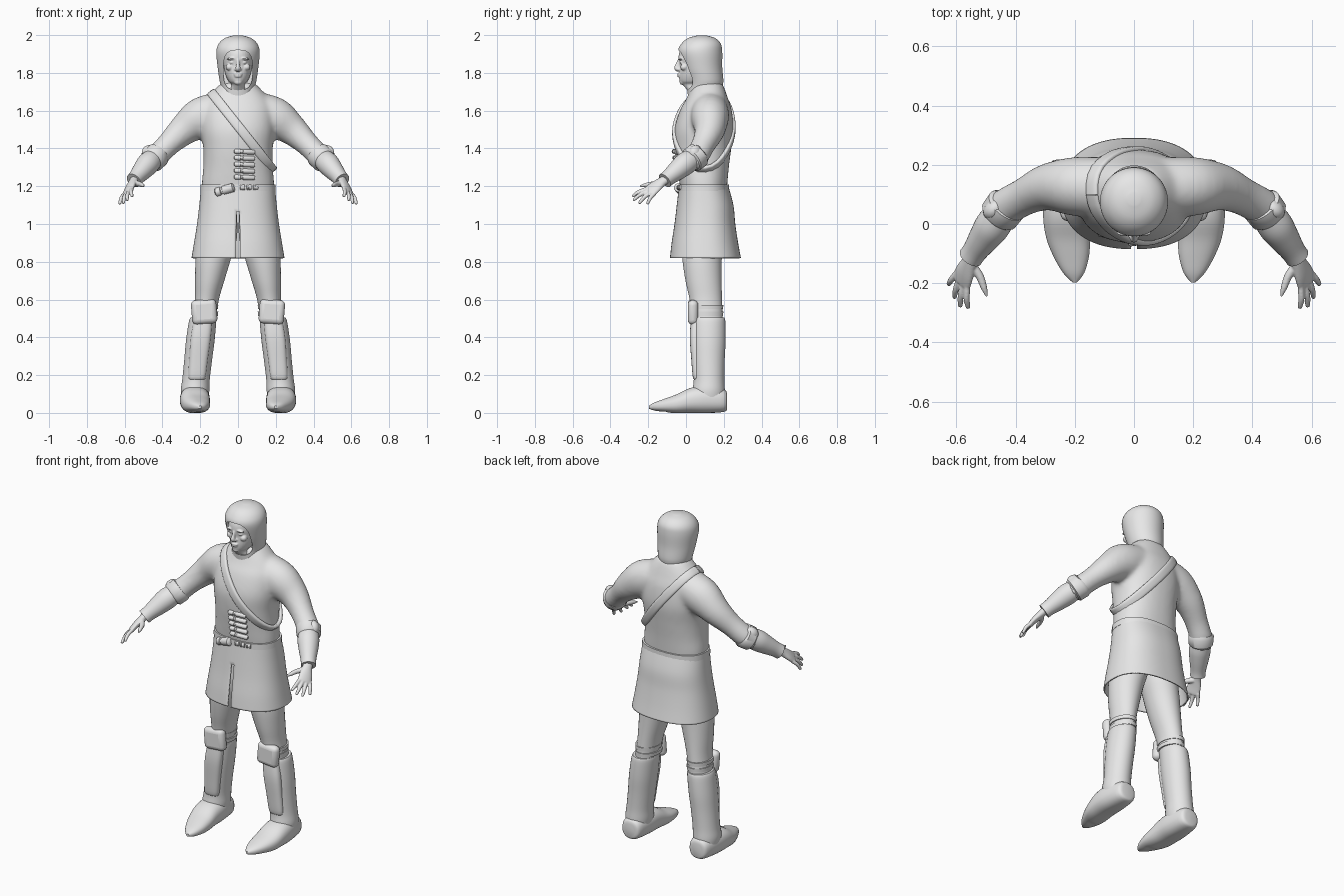
import bpy, bmesh, math
from mathutils import Vector
from mathutils.bvhtree import BVHTree

cube = bpy.data.objects.get("Cube")
if cube:
    bpy.data.objects.remove(cube, do_unlink=True)

grey = bpy.data.materials.new("light grey")
grey.use_nodes = True
grey.diffuse_color = (0.8, 0.8, 0.8, 1)
grey.node_tree.nodes["Principled BSDF"].inputs["Base Color"].default_value = (0.8, 0.8, 0.8, 1)
parts = []


def finish(ob, name, mirror=False):
    ob.name = name
    ob.data.materials.clear()
    ob.data.materials.append(grey)
    if mirror:
        ob.modifiers.new("Mirror", 'MIRROR')
    parts.append(ob)
    return ob


def spline(rows, steps):
    """Catmull-Rom interpolation of rows of numbers."""
    out = []
    for i in range(len(rows) - 1):
        p = [rows[max(i - 1, 0)], rows[i], rows[i + 1], rows[min(i + 2, len(rows) - 1)]]
        for k in range(steps):
            t = k / steps
            out.append([0.5 * (2 * b + (c - a) * t + (2 * a - 5 * b + 4 * c - d) * t * t
                               + (3 * b - a - 3 * c + d) * t ** 3) for a, b, c, d in zip(*p)])
    return out + [list(rows[-1])]


def loft(name, rows, n=32, ref=(1, 0, 0), normal=None, power=1.0, steps=4, caps=True, mirror=False):
    """Skin elliptical sections given as (x, y, z, radius along ref, other radius)."""
    rows = spline(rows, steps)
    bm = bmesh.new()
    rings = []
    for i, row in enumerate(rows):
        t = Vector(normal) if normal else (
            Vector(rows[min(i + 1, len(rows) - 1)][:3]) - Vector(rows[max(i - 1, 0)][:3])).normalized()
        v = t.cross(Vector(ref)).normalized()
        u = v.cross(t)
        ring = []
        for k in range(n):
            ang = 2 * math.pi * (k + 0.5) / n
            c, s = (math.copysign(abs(f) ** power, f) for f in (math.cos(ang), math.sin(ang)))
            ring.append(bm.verts.new(Vector(row[:3]) + u * c * row[3] + v * s * row[4]))
        rings.append(ring)
    for a, b in zip(rings, rings[1:]):
        for k in range(n):
            bm.faces.new((a[k], a[(k + 1) % n], b[(k + 1) % n], b[k]))
    if caps:
        bm.faces.new(rings[0])
        bm.faces.new(rings[-1])
    bmesh.ops.recalc_face_normals(bm, faces=bm.faces)
    me = bpy.data.meshes.new(name)
    bm.to_mesh(me)
    bm.free()
    ob = bpy.data.objects.new(name, me)
    bpy.context.collection.objects.link(ob)
    return finish(ob, name, mirror)


def upright(name, rows, **kw):
    return loft(name, rows, normal=(0, 0, 1), **kw)


def ball(name, loc, size, rot=(0, 0, 0), mirror=False):
    bpy.ops.mesh.primitive_uv_sphere_add(segments=24, ring_count=14, location=loc, rotation=rot)
    ob = bpy.context.object
    ob.scale = size
    bpy.ops.object.transform_apply(location=True, rotation=True, scale=True)
    return finish(ob, name, mirror)


def select(obs):
    bpy.ops.object.select_all(action='DESELECT')
    for o in obs:
        o.select_set(True)
    bpy.context.view_layer.objects.active = obs[0]


def blend(obs, voxel, iterations):
    """Join overlapping forms into one soft surface."""
    select(obs)
    for o in obs[1:]:
        parts.remove(o)
    bpy.ops.object.join()
    m = obs[0].modifiers.new("Remesh", 'REMESH')
    m.mode, m.voxel_size, m.use_smooth_shade = 'VOXEL', voxel, True
    m = obs[0].modifiers.new("Smooth", 'SMOOTH')
    m.factor, m.iterations = 0.5, iterations
    return obs[0]


# Tunic body with both sleeves
torso = upright("tunic", [(0, .097, 1.08, .18, .11), (0, .093, 1.2, .192, .125), (0, .09, 1.3, .184, .137),
                          (0, .09, 1.4, .184, .15), (0, .095, 1.5, .195, .157), (0, .105, 1.6, .19, .138),
                          (0, .112, 1.66, .165, .112), (0, .115, 1.71, .125, .092), (0, .115, 1.75, .085, .075)],
                power=.88)
arm = [(.1, .125, 1.6, .1, .1), (.2, .127, 1.56, .107, .1), (.29, .125, 1.495, .082, .08),
       (.37, .092, 1.42, .063, .064), (.435, .055, 1.355, .062, .064), (.465, .02, 1.33, .058, .06)]
sleeves = [loft("sleeve", [(s * x, y, z, a, b) for x, y, z, a, b in arm], ref=(0, 0, 1)) for s in (1, -1)]
blend([torso] + sleeves, .012, 10)
tree = BVHTree.FromObject(torso, bpy.context.evaluated_depsgraph_get())

# Strap over the right shoulder and under the left arm
centre, along, back = Vector((.015, .1, 1.5)), Vector((-.175, 0, .22)).normalized(), Vector((0, 1, 0))
loop = []
for k in range(49):
    a = 2 * math.pi * k / 48
    d = along * math.cos(a) + back * math.sin(a)
    hit = tree.ray_cast(centre, d, 1)[0] or centre + d * .2
    loop.append((*hit, .025, .012))
loft("shoulder_strap", loop, n=16, ref=along.cross(back), steps=1, caps=False, power=.6)

# Skirt with a front slit, and belt
skirt = upright("skirt", [(0, .093, 1.205, .195, .13), (0, .101, 1.1, .205, .15), (0, .1, 1.0, .217, .161),
                          (0, .1, .9, .233, .176), (0, .103, .82, .246, .188)],
                n=128, power=.85, caps=False, steps=6)
bm = bmesh.new()
bm.from_mesh(skirt.data)
slit = []
for f in bm.faces:
    c = f.calc_center_median()
    if c.z < 1.07 and c.y < 0 and abs(c.x) < .008:
        slit.append(f)
bmesh.ops.delete(bm, geom=slit, context='FACES')
bm.to_mesh(skirt.data)
bm.free()
skirt.modifiers.new("Solidify", 'SOLIDIFY').thickness = .008
upright("belt", [(0, .094, 1.175, .2, .135), (0, .094, 1.21, .199, .134)], power=.85, steps=1)


# Tubes on the chest and items on the belt
def front_tube(name, x0, z0, x1, z1, r):
    ends = []
    for x, z in ((x0, z0), (x1, z1)):
        hit = tree.ray_cast(Vector((x, -1, z)), Vector((0, 1, 0)))[0]
        ends.append(Vector((x, (hit.y if hit else -.04) - r * .5, z)))
    d = ends[1] - ends[0]
    loft(name, [(*(ends[0] + d * t), r * f, r * f) for t, f in
                ((0, .6), (.06, 1), (.3, 1), (.32, .8), (.4, .8), (.42, 1), (.94, 1), (1, .6))],
         n=14, ref=(0, 0, 1), steps=1)


for k in range(5):
    front_tube("chest_tube", -.02, 1.385 - k * .034, .09, 1.38 - k * .034, .013)
front_tube("belt_pouch", -.12, 1.165, -.02, 1.195, .024)
for k in range(3):
    front_tube("belt_clip", .01 + k * .034, 1.193, .037 + k * .034, 1.195, .014)

# Hood with a face opening
hood = upright("hood", [(0, .11, 1.68, .1, .1), (0, .1, 1.72, .09, .095), (0, .1, 1.76, .098, .098),
                        (0, .085, 1.83, .108, .107), (0, .075, 1.91, .115, .117), (0, .08, 1.955, .102, .104),
                        (0, .083, 1.985, .068, .07), (0, .085, 1.999, .02, .02)], n=48, steps=5)
cutter = loft("face_cutter", [(0, -.3, 1.815, .077, .105), (0, .06, 1.815, .077, .105)],
              n=48, normal=(0, 1, 0), power=.65, steps=1)
cutter.hide_render = True
m = hood.modifiers.new("Opening", 'BOOLEAN')
m.operation, m.object, m.solver = 'DIFFERENCE', cutter, 'EXACT'
select([hood])
bpy.ops.object.modifier_apply(modifier=m.name)
parts.remove(cutter)
bpy.data.objects.remove(cutter, do_unlink=True)

# Head and facial forms
face = [upright("face", [(0, .07, 1.69, .055, .05), (0, .05, 1.735, .035, .065), (0, .05, 1.755, .05, .083),
                         (0, .055, 1.79, .066, .092), (0, .06, 1.84, .076, .094), (0, .06, 1.88, .079, .1),
                         (0, .06, 1.92, .075, .09), (0, .06, 1.95, .05, .06)]),
        loft("nose", [(0, -.03, 1.875, .008, .01), (0, -.043, 1.845, .009, .012), (0, -.049, 1.825, .014, .014),
                      (0, -.038, 1.813, .012, .01)], n=16),
        ball("chin", (0, -.018, 1.752), (.022, .016, .016)),
        ball("upper_lip", (0, -.036, 1.793), (.024, .011, .006)),
        ball("lower_lip", (0, -.035, 1.782), (.02, .011, .006))]
for s in (1, -1):
    face += [ball("brow", (s * .033, -.03, 1.876), (.027, .011, .007), (0, s * .12, 0)),
             ball("eye", (s * .032, -.019, 1.855), (.015, .014, .009)),
             ball("nostril", (s * .012, -.04, 1.819), (.008, .009, .007)),
             ball("cheek", (s * .045, -.01, 1.83), (.02, .02, .018))]
blend(face, .004, 2)

# Elbow guards, gauntlets and hands
loft("elbow_band", [(.425, .07, 1.37, .06, .06), (.43, .063, 1.363, .069, .07), (.455, .03, 1.338, .068, .068),
                    (.46, .024, 1.333, .058, .058)], ref=(0, 0, 1), steps=1, mirror=True)
ball("elbow_pad", (.472, .05, 1.377), (.042, .032, .04), (0, .6, -.7), mirror=True)
loft("gauntlet", [(.45, .035, 1.345, .055, .055), (.477, -.005, 1.318, .06, .06), (.505, -.045, 1.285, .053, .053),
                  (.535, -.088, 1.25, .043, .043), (.552, -.112, 1.23, .042, .042)],
     ref=(0, 0, 1), mirror=True)
spread = Vector((.59, .71, -.38)).normalized()
hand = [loft("hand", [(.545, -.1, 1.24, .025, .023), (.556, -.13, 1.222, .029, .021), (.572, -.165, 1.195, .039, .018),
                      (.583, -.195, 1.17, .041, .014), (.585, -.2, 1.166, .033, .009)], n=24, ref=spread)]
knuckle = Vector((.582, -.19, 1.172))
tips = [(.56, -.285, 1.145), (.587, -.28, 1.125), (.607, -.25, 1.108), (.627, -.205, 1.105)]
for k, tip in enumerate(tips):
    base, tip = knuckle + spread * (k - 1.5) * .021, Vector(tip)
    mid = base.lerp(tip, .5) + Vector((.004, -.003, .005))
    hand.append(loft("finger", [(*base, .011, .011), (*mid, .0105, .0105), (*tip.lerp(mid, .12), .008, .008),
                                (*tip, .003, .003)], n=12, ref=spread))
hand.append(loft("thumb", [(.548, -.14, 1.215, .018, .016), (.522, -.175, 1.212, .014, .014),
                           (.507, -.215, 1.206, .011, .011), (.497, -.245, 1.2, .004, .004)], n=12, ref=(0, 0, 1)))
blend(hand, .004, 2).modifiers.new("Mirror", 'MIRROR')

# Legs, greaves and knee guards
upright("leg", [(.1, .095, 1.05, .095, .1), (.105, .09, .93, .1, .108), (.13, .085, .82, .094, .105),
                (.15, .093, .7, .078, .096), (.165, .105, .6, .064, .086), (.178, .113, .5, .062, .082),
                (.185, .115, .44, .06, .08)], mirror=True)
upright("greave", [(.184, .12, .505, .068, .084), (.188, .12, .48, .073, .089), (.2, .12, .38, .076, .09),
                   (.211, .12, .28, .074, .085), (.222, .122, .18, .073, .081), (.227, .12, .12, .076, .086),
                   (.228, .12, .07, .07, .085)], mirror=True)
upright("shin_plate", [(.185, .06, .49, .05, .034), (.197, .055, .4, .054, .035), (.209, .062, .28, .05, .034),
                       (.217, .066, .19, .046, .03), (.218, .072, .175, .036, .025)], power=.7, mirror=True)
for z in (.525, .56):
    upright("knee_strap", [(.173, .11, z - .011, .067, .087), (.172, .11, z + .011, .068, .088)],
            steps=1, mirror=True)
bpy.ops.mesh.primitive_cube_add(size=1, location=(.179, .037, .535), rotation=(0, .08, 0))
pad = bpy.context.object
pad.scale = (.134, .055, .13)
bpy.ops.object.transform_apply(location=True, rotation=True, scale=True)
finish(pad, "knee_pad")
bev = pad.modifiers.new("Bevel", 'BEVEL')
bev.width, bev.segments = .026, 4
pad.modifiers.new("Mirror", 'MIRROR')

# Pointed boots with flat soles
boot = loft("boot", [(.226, .218, .06, .035, .04), (.226, .2, .065, .06, .06), (.228, .1, .07, .077, .072),
                     (.228, .02, .065, .079, .066), (.222, -.05, .048, .074, .05), (.212, -.11, .04, .06, .036),
                     (.204, -.165, .034, .036, .022), (.2, -.197, .03, .008, .008)],
            normal=(0, 1, 0), power=.85, mirror=True)
for v in boot.data.vertices:
    v.co.z = max(v.co.z, 0.0 if v.co.y > -.1 else .008)

for ob in parts:
    select([ob])
    bpy.ops.object.shade_smooth_by_angle(angle=math.radians(45))
